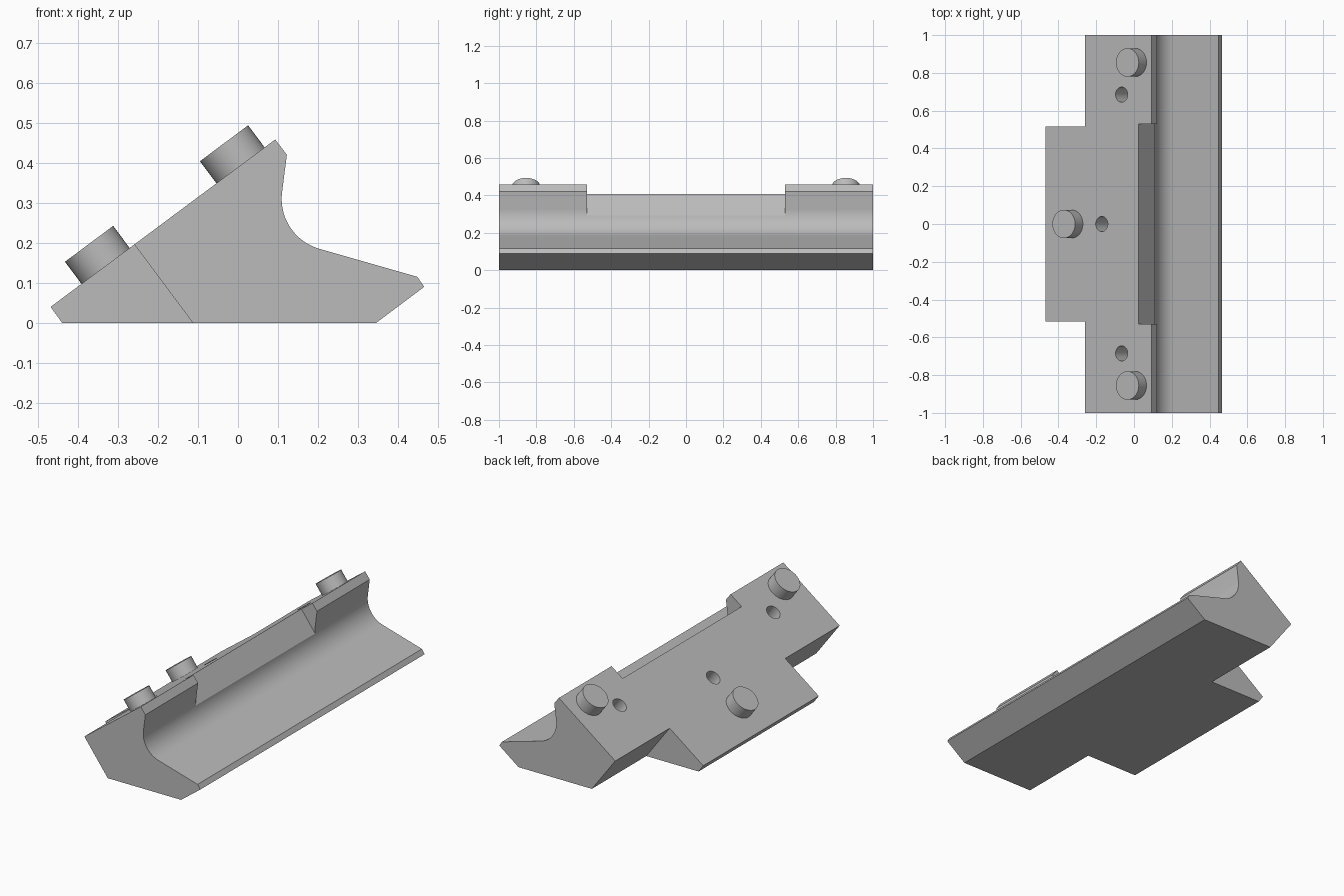
import bpy, bmesh, math
from mathutils import Vector, Matrix

if "Cube" in bpy.data.objects:
    bpy.data.objects.remove(bpy.data.objects["Cube"])

grey = bpy.data.materials.new("grey")
grey.use_nodes = True
grey.diffuse_color = (0.5, 0.5, 0.5, 1)
grey.node_tree.nodes["Principled BSDF"].inputs["Base Color"].default_value = (0.5, 0.5, 0.5, 1)

# Frame of the sloped face: u runs up the slope, w points out of it
SLOPE = math.atan2(0.418, 0.561)
CORNER = Vector((-0.258, 0.195))
ALONG = Vector((math.cos(SLOPE), math.sin(SLOPE)))
OUT = Vector((-ALONG.y, ALONG.x))


def on_slope(u, w):
    return CORNER + ALONG * u + OUT * w


def finish(name, bm):
    bmesh.ops.recalc_face_normals(bm, faces=bm.faces)
    mesh = bpy.data.meshes.new(name)
    bm.to_mesh(mesh)
    bm.free()
    mesh.materials.append(grey)
    obj = bpy.data.objects.new(name, mesh)
    bpy.context.collection.objects.link(obj)
    return obj


def extrude_profile(name, points, y0, y1):
    bm = bmesh.new()
    face = bm.faces.new([bm.verts.new((x, y0, z)) for x, z in points])
    moved = bmesh.ops.extrude_face_region(bm, geom=[face])["geom"]
    verts = [g for g in moved if isinstance(g, bmesh.types.BMVert)]
    bmesh.ops.translate(bm, vec=(0, y1 - y0, 0), verts=verts)
    return finish(name, bm)


def slope_cylinder(name, x, y, radius, low, high):
    # Cylinder square to the slope, from depth low to height high
    u = (x - CORNER.x) / ALONG.x
    c = on_slope(u, (low + high) / 2)
    bm = bmesh.new()
    bmesh.ops.create_cone(bm, cap_ends=True, segments=48, radius1=radius,
                          radius2=radius, depth=high - low)
    bm.transform(Matrix.Translation((c.x, y, c.y)) @ Matrix.Rotation(-SLOPE, 4, "Y"))
    return finish(name, bm)


def smooth(obj):
    bpy.ops.object.select_all(action="DESELECT")
    obj.select_set(True)
    bpy.context.view_layer.objects.active = obj
    bpy.ops.object.shade_smooth_by_angle(angle=math.radians(25))


# Wedge body with a concave trough on its +x side
arc = [(0.239 + 0.13 * math.cos(math.radians(a)), 0.31 + 0.13 * math.sin(math.radians(a)))
       for a in [173 + 81 * i / 20 for i in range(21)]]
profile = [(-0.468, 0.04), (-0.439, 0), (0.345, 0), (0.465, 0.09), (0.448, 0.115)]
profile += arc[::-1] + [(0.122, 0.42), (0.093, 0.458)]
body = extrude_profile("wedge_body", profile, -1, 1)

# Cutters: corners beside the lower tab, notch in the upper lip, screw holes
corner = [on_slope(u, w) for u, w in ((0, 0.2), (0, -0.5), (-0.5, -0.5), (-0.5, 0.2))]
notch_u = (0.025 - CORNER.x) / ALONG.x
notch = [on_slope(notch_u + u, w) for u, w in ((0, 0.1), (0, -0.15), (0.2, -0.15), (0.2, 0.1))]
cutters = [extrude_profile("lip_notch_cutter", notch, -0.53, 0.53)]
for side in (-1, 1):
    y0, y1 = sorted((side * 0.515, side * 1.2))
    cutters.append(extrude_profile("tab_corner_cutter", corner, y0, y1))
for x, y in ((-0.065, -0.685), (-0.065, 0.685), (-0.17, 0)):
    cutters.append(slope_cylinder("hole_cutter", x, y, 0.04, -0.15, 0.05))

bpy.context.view_layer.objects.active = body
for cutter in cutters:
    cutter.hide_render = True
    mod = body.modifiers.new("cut", "BOOLEAN")
    mod.operation = "DIFFERENCE"
    mod.solver = "EXACT"
    mod.object = cutter
    bpy.ops.object.modifier_apply(modifier=mod.name)
    bpy.data.objects.remove(cutter)
smooth(body)

# Round pegs standing on the slope
for name, x, y in (("upper_front_peg", 0.007, -0.855), ("upper_back_peg", 0.007, 0.855),
                   ("lower_peg", -0.33, 0)):
    smooth(slope_cylinder(name, x, y, 0.075, -0.005, 0.07))
